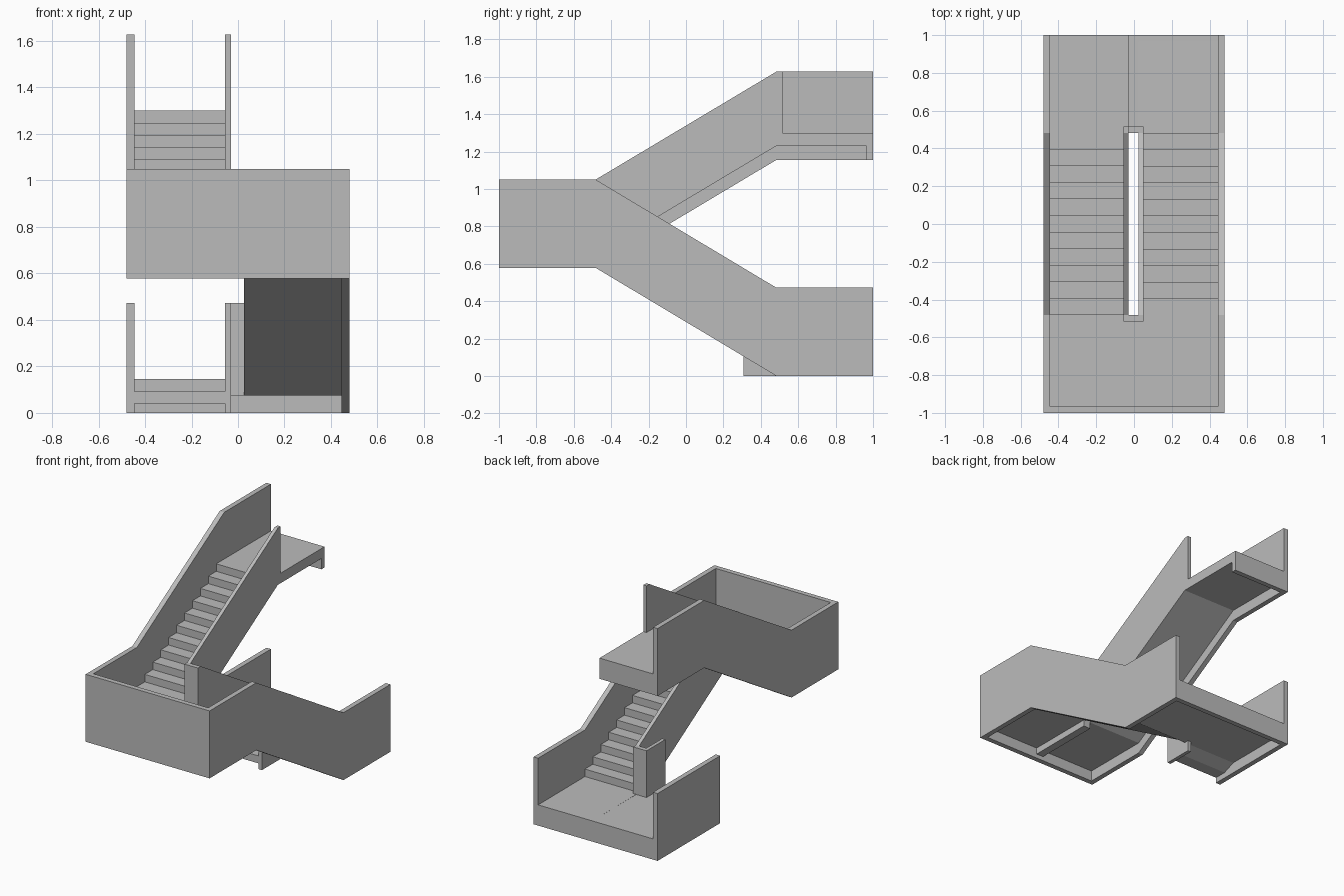
import bpy
import bmesh

cube = bpy.data.objects.get("Cube")
if cube:
    bpy.data.objects.remove(cube, do_unlink=True)

# Single concrete colour
concrete = bpy.data.materials.new("concrete_grey")
concrete.use_nodes = True
GREY = (0.5, 0.5, 0.5, 1)
concrete.diffuse_color = GREY
concrete.node_tree.nodes["Principled BSDF"].inputs["Base Color"].default_value = GREY

# Main dimensions
LOW, MID, TOP = 0.145, 0.723, 1.30      # floor levels
RAIL, SKIRT, SLAB = 0.327, 0.145, 0.07  # wall above floor, wall below floor, slab depth
W, WALL = 0.48, 0.035                   # half width, outer wall thickness
IN = W - WALL
GAP_L, GAP_R, RIB = -0.03, 0.025, 0.025  # open well and inner wall thickness
KINK, CAP = 0.483, 0.515                # flight ends, inner wall ends
STEPS = 11
RISE = (TOP - MID) / STEPS
GOING = 2 * KINK / STEPS


def extrude_profile(name, x0, x1, profile):
    """Sweep a (y, z) outline from x0 to x1."""
    bm = bmesh.new()
    face = bm.faces.new([bm.verts.new((x0, y, z)) for y, z in profile])
    moved = bmesh.ops.extrude_face_region(bm, geom=[face])["geom"]
    verts = [v for v in moved if isinstance(v, bmesh.types.BMVert)]
    bmesh.ops.translate(bm, verts=verts, vec=(x1 - x0, 0, 0))
    bmesh.ops.recalc_face_normals(bm, faces=bm.faces)
    mesh = bpy.data.meshes.new(name)
    bm.to_mesh(mesh)
    bm.free()
    mesh.materials.append(concrete)
    obj = bpy.data.objects.new(name, mesh)
    bpy.context.collection.objects.link(obj)
    return obj


def box(name, x0, x1, y0, y1, z0, z1):
    return extrude_profile(name, x0, x1, [(y0, z0), (y1, z0), (y1, z1), (y0, z1)])


def wall(name, x0, x1, y_end, end_floor, below):
    """Cranked parapet running from the middle landing to another level."""
    line = [(-y_end, MID), (-KINK, MID), (KINK, end_floor), (y_end, end_floor)]
    under = [(y, z - below) for y, z in line]
    over = [(y, z + RAIL) for y, z in reversed(line)]
    extrude_profile(name, x0, x1, under + over)


def flight(name, x0, x1, end_floor):
    """Landing slab, stepped flight and end slab in one section."""
    up = 1 if end_floor > MID else -1
    y_end = 1 - WALL
    pts = [(-y_end, MID)]
    for i in range(STEPS):
        # the first riser stands at the lower end of the flight
        y = -KINK + GOING * (i if up > 0 else i + 1)
        pts += [(y, MID + up * RISE * i), (y, MID + up * RISE * (i + 1))]
    pts += [(y_end, end_floor), (y_end, end_floor - SLAB), (KINK, end_floor - SLAB),
            (-KINK, MID - SLAB), (-y_end, MID - SLAB)]
    extrude_profile(name, x0, x1, pts)


# Stair flights
flight("upper_flight", -IN, GAP_L, TOP)
flight("lower_flight", GAP_R, IN, LOW)

# Outer and inner parapets
wall("upper_outer_wall", -W, -IN, 1, TOP, SKIRT)
wall("lower_outer_wall", IN, W, 1, LOW, SKIRT)
wall("upper_inner_wall", GAP_L - RIB, GAP_L, CAP, TOP, SLAB)
wall("lower_inner_wall", GAP_R, GAP_R + RIB, CAP, LOW, SLAB)

# Middle landing: front wall, infill, well end wall and beam below
box("middle_front_wall", -IN, IN, -1, -1 + WALL, MID - SKIRT, MID + RAIL)
box("middle_landing_infill", GAP_L, GAP_R, -1 + WALL, -KINK, MID - SLAB, MID)
box("middle_well_end", GAP_L, GAP_R, -CAP, -KINK, MID - SLAB, MID + RAIL)
box("middle_landing_beam", GAP_L, GAP_R, -1 + WALL, -KINK, MID - 0.115, MID - SLAB)

# Top landing back rim
box("top_back_rim", -IN, GAP_L, 1 - WALL, 1, TOP - SKIRT, TOP)

# Bottom landing with the start of a descending flight
STUB = KINK - 2 * GOING
EDGE = KINK - GOING
box("bottom_back_rim", -IN, IN, 1 - WALL, 1, 0, LOW)
box("bottom_landing_infill", GAP_L, GAP_R, KINK, 1 - WALL, LOW - SLAB, LOW)
extrude_profile("bottom_landing_and_step", -IN, GAP_L, [
    (1 - WALL, LOW), (EDGE, LOW), (EDGE, LOW - RISE), (STUB, LOW - RISE),
    (STUB, LOW - 2 * RISE), (EDGE, LOW - 2 * RISE), (KINK, LOW - SLAB), (1 - WALL, LOW - SLAB)])
box("bottom_outer_wall", -W, -IN, STUB, 1, 0, LOW + RAIL)
box("bottom_inner_wall", GAP_L - RIB, GAP_L, STUB, CAP, 0, LOW + RAIL)
box("bottom_well_end", GAP_L, GAP_R, KINK, CAP, LOW - SLAB, LOW + RAIL)
